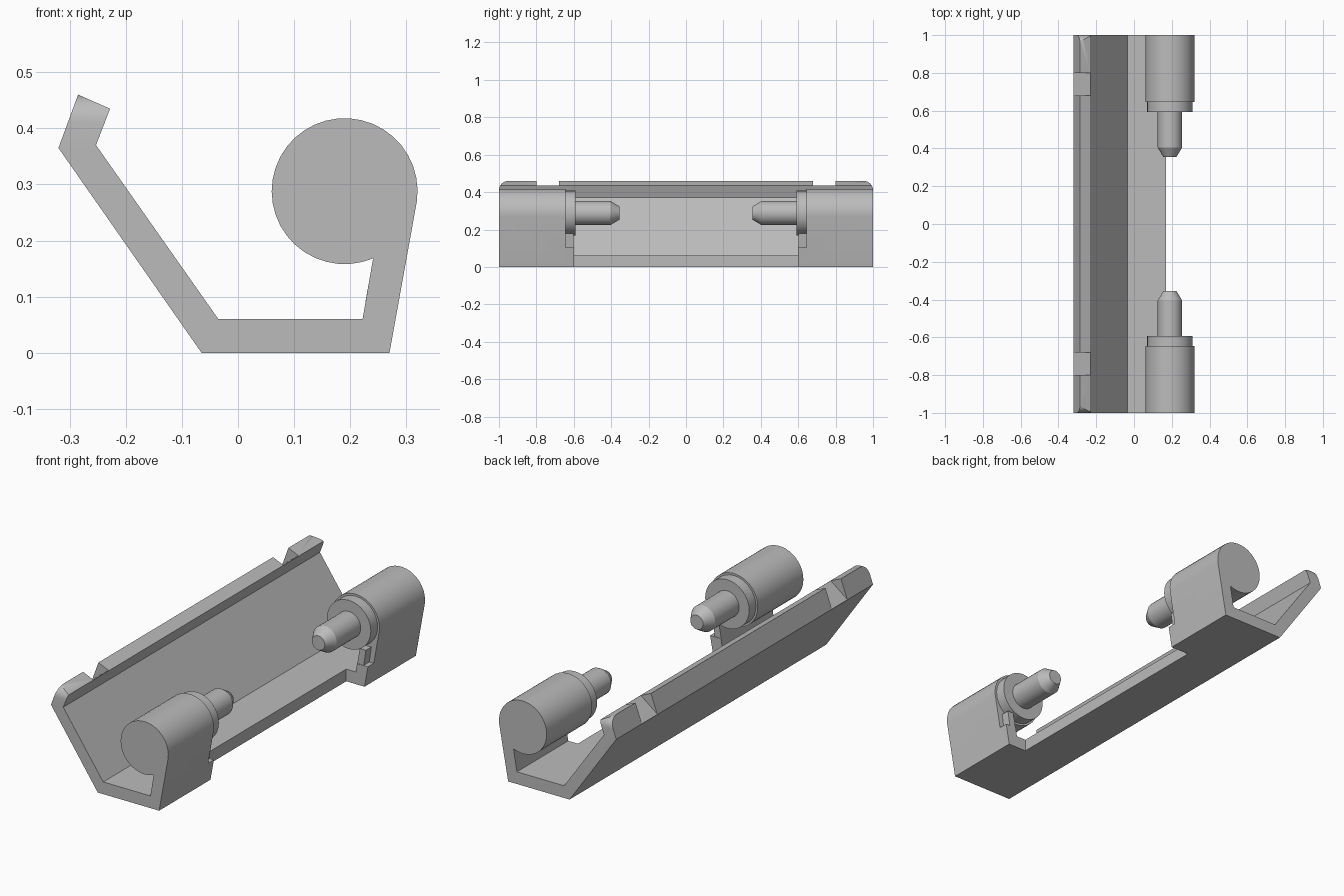
import bpy, bmesh
from math import sin, cos, pi, radians
from mathutils import Vector

cube = bpy.data.objects.get("Cube")
if cube:
    bpy.data.objects.remove(cube, do_unlink=True)

grey = bpy.data.materials.new("plain grey")
grey.use_nodes = True
grey.diffuse_color = (0.5, 0.5, 0.5, 1)
grey.node_tree.nodes["Principled BSDF"].inputs["Base Color"].default_value = (0.5, 0.5, 0.5, 1)


def finish(name, bm):
    bmesh.ops.recalc_face_normals(bm, faces=bm.faces)
    mesh = bpy.data.meshes.new(name)
    bm.to_mesh(mesh)
    bm.free()
    mesh.materials.append(grey)
    ob = bpy.data.objects.new(name, mesh)
    bpy.context.collection.objects.link(ob)
    return ob


def prism(name, points, start, end, axis="y"):
    """Extrude a 2D outline along y (points are x, z) or along x (points are y, z)."""
    bm = bmesh.new()
    if axis == "y":
        verts = [bm.verts.new((a, start, b)) for a, b in points]
        move = Vector((0, end - start, 0))
    else:
        verts = [bm.verts.new((start, a, b)) for a, b in points]
        move = Vector((end - start, 0, 0))
    face = bm.faces.new(verts)
    out = bmesh.ops.extrude_face_region(bm, geom=[face], use_keep_orig=True)
    new = [g for g in out["geom"] if isinstance(g, bmesh.types.BMVert)]
    bmesh.ops.translate(bm, verts=new, vec=move)
    return finish(name, bm)


def rect(x0, z0, x1, z1):
    return [(x0, z0), (x1, z0), (x1, z1), (x0, z1)]


def smooth(ob):
    bpy.ops.object.select_all(action="DESELECT")
    ob.select_set(True)
    bpy.context.view_layer.objects.active = ob
    bpy.ops.object.shade_smooth_by_angle(angle=radians(30))


# Tray section: sloping back with lip, floor, and wall curling into a barrel
cx, cz, r = 0.19, 0.288, 0.13
arc = [radians(-8 + 301 * i / 32) for i in range(33)]
outline = [(-0.32, 0.365), (-0.065, 0), (0.27, 0)]
outline += [(cx + r * cos(a), cz + r * sin(a)) for a in arc]
outline += [(0.222, 0.06), (-0.035, 0.06), (-0.253, 0.37), (-0.228, 0.435), (-0.285, 0.46)]
tray = prism("tray_with_barrels", outline, -1, 1)

# Openings between the barrels
cutters = [
    prism("floor_cutter", rect(0.17, -0.1, 0.5, 0.7), -0.6, 0.6),
    prism("barrel_cutter", rect(0.03, 0.103, 0.5, 0.7), -0.645, 0.645),
]
# Slanted notches and rounded outer corners of the lip
notch = [(-0.338, 0.353), (-0.21, 0.451), (-0.21, 0.6), (-0.4, 0.6)]
for side in (-1, 1):
    cutters.append(prism("notch_cutter", notch, side * 0.68, side * 0.8))
    corner = [(side * (0.95 + 0.05 * cos(t)), 0.41 + 0.05 * sin(t))
              for t in (pi / 2 * i / 8 for i in range(9))]
    corner += [(side * 0.95, 0.55), (side * 1.1, 0.55), (side * 1.1, 0.41)]
    cutters.append(prism("corner_cutter", corner, -0.4, -0.2, "x"))

for cutter in cutters:
    cutter.hide_render = True
    mod = tray.modifiers.new(cutter.name, "BOOLEAN")
    mod.operation = "DIFFERENCE"
    mod.solver = "EXACT"
    mod.object = cutter

# Apply the cuts and drop the cutters
bpy.context.view_layer.update()
cut = bpy.data.meshes.new_from_object(
    tray.evaluated_get(bpy.context.evaluated_depsgraph_get()))
tray.modifiers.clear()
tray.data = cut
for cutter in cutters:
    bpy.data.objects.remove(cutter, do_unlink=True)
smooth(tray)

# Stepped pins with tapered tips, and the small web under each collar
pin_profile = [(0, 0.7), (0.12, 0.7), (0.12, 0.592), (0.065, 0.592),
               (0.065, 0.405), (0.035, 0.355), (0, 0.355)]
web = [(0.227, 0.09), (0.262, 0.09), (0.276, 0.18), (0.243, 0.18)]
for side, label in ((-1, "front"), (1, "back")):
    bm = bmesh.new()
    verts = [bm.verts.new((cx + rad, side * y, cz)) for rad, y in pin_profile]
    edges = [bm.edges.new(pair) for pair in zip(verts, verts[1:])]
    bmesh.ops.spin(bm, geom=verts + edges, cent=(cx, 0, cz), axis=(0, 1, 0),
                   angle=2 * pi, steps=32, use_duplicate=False)
    bmesh.ops.remove_doubles(bm, verts=bm.verts, dist=0.0005)
    smooth(finish(label + "_pin", bm))
    prism(label + "_collar_web", web, side * 0.602, side * 0.66)
